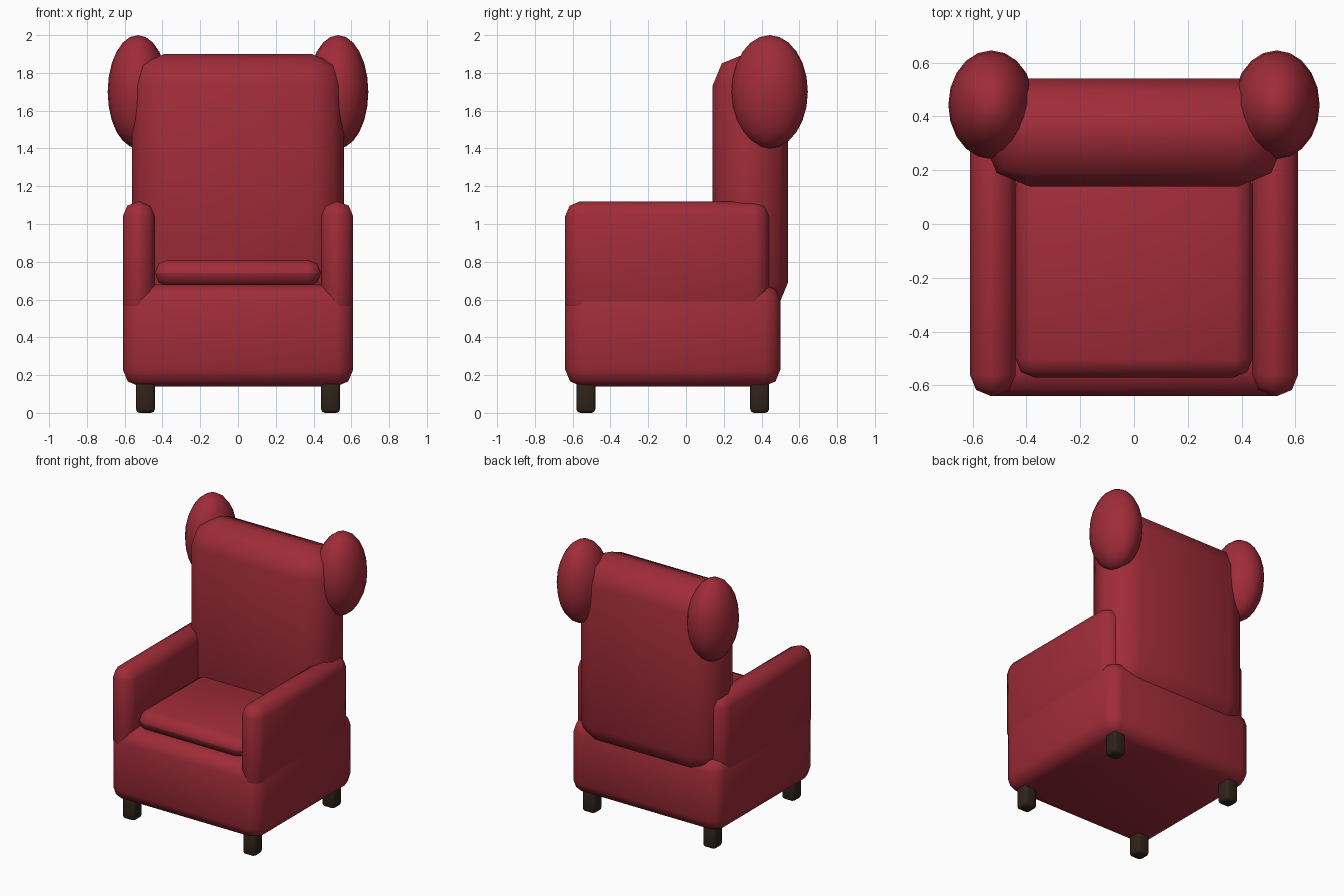
import bpy

if "Cube" in bpy.data.objects:
    bpy.data.objects.remove(bpy.data.objects["Cube"])


def material(name, color):
    m = bpy.data.materials.new(name)
    m.diffuse_color = color
    m.use_nodes = True
    m.node_tree.nodes["Principled BSDF"].inputs["Base Color"].default_value = m.diffuse_color
    return m


RED = material("red_fabric", (0.35, 0.025, 0.04, 1))
WOOD = material("dark_wood", (0.03, 0.017, 0.01, 1))


def finish(ob, name, mat):
    ob.name = name
    ob.data.materials.append(mat)
    bpy.ops.object.shade_smooth()
    return ob


def soft_box(name, lo, hi, bevel, mat=RED):
    """Rounded box given by two opposite corners."""
    bpy.ops.mesh.primitive_cube_add(
        size=1, location=[(a + b) / 2 for a, b in zip(lo, hi)])
    ob = bpy.context.object
    ob.scale = [b - a for a, b in zip(lo, hi)]
    bpy.ops.object.transform_apply(location=False, rotation=False, scale=True)
    mod = ob.modifiers.new("Bevel", 'BEVEL')
    mod.width = bevel
    mod.segments = 2
    mod.harden_normals = False
    return finish(ob, name, mat)


# Upholstered body
soft_box("base", (-0.61, -0.64, 0.14), (0.61, 0.50, 0.68), 0.09)
soft_box("seat_cushion", (-0.44, -0.57, 0.67), (0.44, 0.21, 0.81), 0.069)
soft_box("backrest", (-0.56, 0.14, 0.52), (0.56, 0.54, 1.90), 0.17)

for side, s in (("left", -1), ("right", 1)):
    # Armrest
    xs = sorted((s * 0.44, s * 0.61))
    soft_box(side + "_armrest", (xs[0], -0.64, 0.50), (xs[1], 0.44, 1.12), 0.08)

    # Rounded head wing
    bpy.ops.mesh.primitive_uv_sphere_add(
        segments=20, ring_count=12, radius=1, location=(s * 0.53, 0.443, 1.70))
    wing = bpy.context.object
    wing.scale = (0.16, 0.202, 0.30)
    bpy.ops.object.transform_apply(location=False, rotation=False, scale=True)
    finish(wing, side + "_wing", RED)

    # Legs
    for end, y in (("front", -0.53), ("back", 0.39)):
        x = s * 0.49
        soft_box(f"{end}_{side}_leg", (x - 0.05, y - 0.05, 0),
                 (x + 0.05, y + 0.05, 0.18), 0.02, WOOD)
